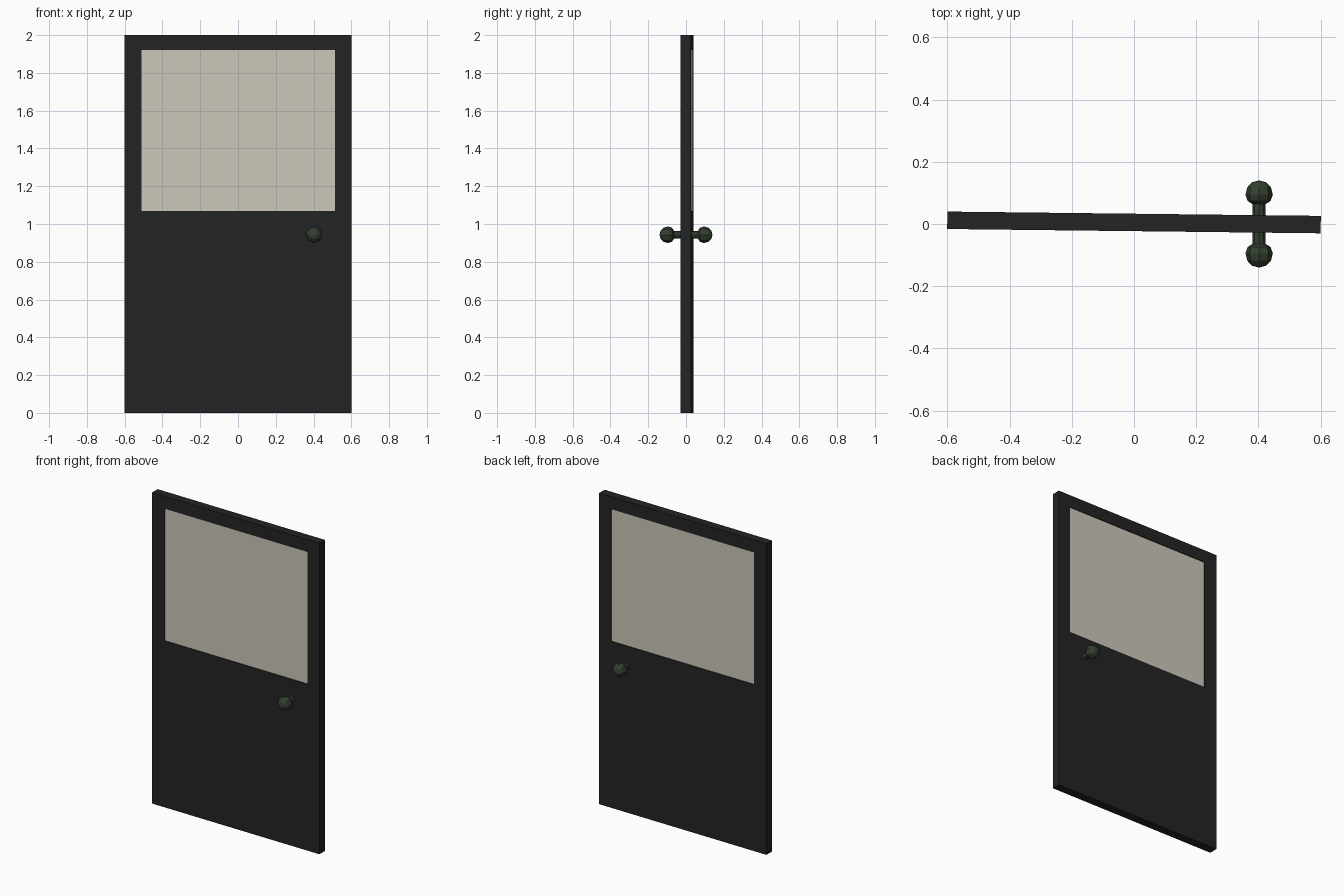
import bpy, bmesh, math
from mathutils import Matrix

if "Cube" in bpy.data.objects:
    bpy.data.objects.remove(bpy.data.objects["Cube"])

W, H, T = 0.6, 2.0, 0.056            # half width, height, thickness
X0, X1, Z0, Z1 = -0.51, 0.515, 1.07, 1.92   # window opening
TILT = Matrix.Translation((0, 0.005, 0)) @ Matrix.Rotation(math.radians(-0.66), 4, 'Z')


def material(name, rgb):
    m = bpy.data.materials.new(name)
    m.diffuse_color = (*rgb, 1)
    m.use_nodes = True
    m.node_tree.nodes["Principled BSDF"].inputs["Base Color"].default_value = m.diffuse_color
    return m


def finish(name, bm, mat):
    bmesh.ops.recalc_face_normals(bm, faces=bm.faces)
    mesh = bpy.data.meshes.new(name)
    bm.to_mesh(mesh)
    bm.free()
    mesh.materials.append(mat)
    obj = bpy.data.objects.new(name, mesh)
    bpy.context.collection.objects.link(obj)
    return obj


black = material("charcoal_black", (0.017, 0.017, 0.017))
cream = material("pale_cream_glass", (0.60, 0.57, 0.49))
green = material("dark_green_metal", (0.035, 0.050, 0.030))

# Door slab: a rectangular ring around the window, extruded through its thickness
bm = bmesh.new()
outer = [bm.verts.new((x, -T / 2, z)) for x, z in ((-W, 0), (W, 0), (W, H), (-W, H))]
inner = [bm.verts.new((x, -T / 2, z)) for x, z in ((X0, Z0), (X1, Z0), (X1, Z1), (X0, Z1))]
ring = []
for i in range(4):
    j = (i + 1) % 4
    ring.append(bm.faces.new((outer[i], outer[j], inner[j], inner[i])))
ext = bmesh.ops.extrude_face_region(bm, geom=ring, use_keep_orig=True)
bmesh.ops.translate(bm, vec=(0, T, 0),
                    verts=[v for v in ext["geom"] if isinstance(v, bmesh.types.BMVert)])
finish("door_slab", bm, black).matrix_world = TILT

# Window pane, recessed slightly on both sides
bm = bmesh.new()
bmesh.ops.create_cube(bm, size=1, matrix=Matrix.Translation(((X0 + X1) / 2, 0, (Z0 + Z1) / 2))
                      @ Matrix.Diagonal((X1 - X0, T - 0.01, Z1 - Z0, 1)))
finish("window_pane", bm, cream).matrix_world = TILT

# Knobs: turned low-poly profile (radius, distance from door centre), one per side
profile = [(0.021, 0.0), (0.021, 0.064), (0.037, 0.074), (0.044, 0.094),
           (0.038, 0.118), (0.023, 0.134), (0.0, 0.140)]
for name, side in (("front_knob", -1), ("back_knob", 1)):
    bm = bmesh.new()
    verts = [bm.verts.new((r, side * d, 0)) for r, d in profile]
    edges = [bm.edges.new(p) for p in zip(verts, verts[1:])]
    bmesh.ops.spin(bm, geom=verts + edges, axis=(0, 1, 0), cent=(0, 0, 0),
                   angle=math.tau, steps=8, use_duplicate=False)
    bmesh.ops.remove_doubles(bm, verts=bm.verts, dist=0.0005)
    finish(name, bm, green).location = (0.402, 0, 0.943)
